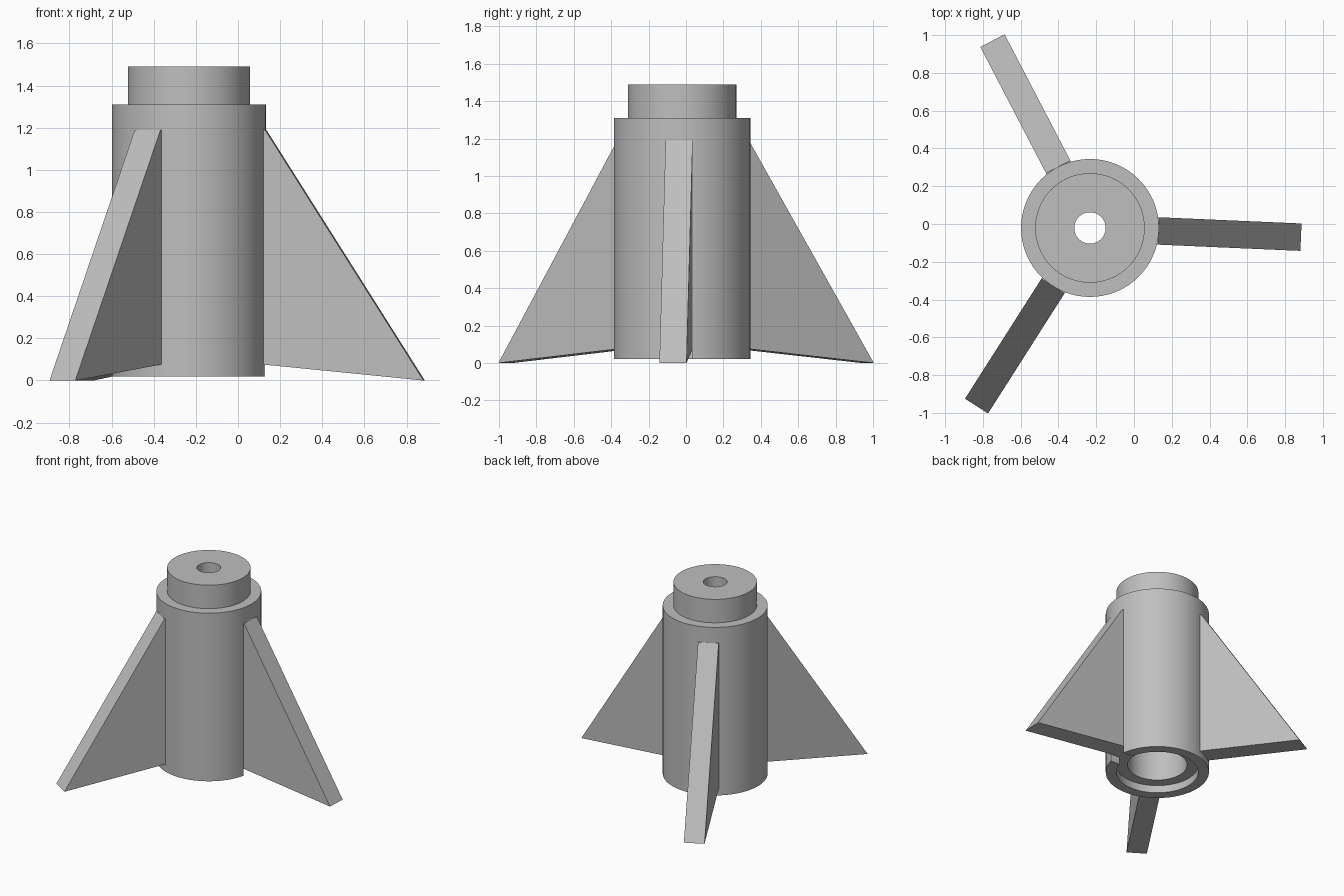
import bpy, bmesh, math
from mathutils import Matrix, Vector

if "Cube" in bpy.data.objects:
    bpy.data.objects.remove(bpy.data.objects["Cube"])

CENTRE = Vector((-0.233, -0.021, 0))
FIN_ANGLES = [-2.5, 117.5, 237.5]
FIN_W = 0.145

grey = bpy.data.materials.new("plain grey")
grey.diffuse_color = (0.52, 0.52, 0.52, 1)
grey.use_nodes = True
grey.node_tree.nodes["Principled BSDF"].inputs["Base Color"].default_value = grey.diffuse_color


def make_object(name, bm):
    bmesh.ops.recalc_face_normals(bm, faces=bm.faces)
    mesh = bpy.data.meshes.new(name)
    bm.to_mesh(mesh)
    bm.free()
    ob = bpy.data.objects.new(name, mesh)
    bpy.context.collection.objects.link(ob)
    mesh.materials.append(grey)
    return ob


def lathe(name, profile, steps=72):
    """Closed (radius, z) profile spun about the vertical axis."""
    bm = bmesh.new()
    rings = []
    for r, z in profile:
        rings.append([bm.verts.new((r * math.cos(2 * math.pi * i / steps),
                                    r * math.sin(2 * math.pi * i / steps), z))
                      for i in range(steps)])
    for k, a in enumerate(rings):
        b = rings[(k + 1) % len(rings)]
        for i in range(steps):
            j = (i + 1) % steps
            bm.faces.new((a[i], a[j], b[j], b[i]))
    return make_object(name, bm)


def slab(name, outline, width, angle):
    """Radial (r, z) outline given a thickness and turned to an angle."""
    bm = bmesh.new()
    face = bm.faces.new([bm.verts.new((r, -width / 2, z)) for r, z in outline])
    ext = bmesh.ops.extrude_face_region(bm, geom=[face])
    verts = [v for v in ext["geom"] if isinstance(v, bmesh.types.BMVert)]
    bmesh.ops.translate(bm, verts=verts, vec=(0, width, 0))
    bm.transform(Matrix.Translation(CENTRE)
                 @ Matrix.Rotation(math.radians(angle), 4, "Z"))
    return make_object(name, bm)


# Hollow body with stepped collar, small top hole and wide bottom socket
body = lathe("body_tube", [
    (0.083, 1.49), (0.29, 1.49), (0.29, 1.31), (0.365, 1.31),
    (0.365, 0.02), (0.29, 0.02), (0.29, 0.078), (0.21, 0.078),
    (0.21, 1.31), (0.083, 1.31)])
body.data.transform(Matrix.Translation(CENTRE))

for n, angle in enumerate(FIN_ANGLES, 1):
    # Swept fin, rooted inside the tube wall
    slab(f"fin_{n}", [(0.31, 0.08), (0.365, 0.075), (1.118, 0),
                      (0.365, 1.19), (0.31, 1.19)], FIN_W, angle)
    # Slot under each fin root
    cutter = slab(f"slot_cutter_{n}", [(0.25, -0.05), (0.45, -0.05),
                                       (0.45, 0.075), (0.25, 0.075)],
                  FIN_W, angle)
    cutter.hide_render = True
    cutter.hide_set(True)
    mod = body.modifiers.new(f"slot_{n}", "BOOLEAN")
    mod.object = cutter
    mod.operation = "DIFFERENCE"
    mod.solver = "EXACT"

# Smooth round walls with crisp rims
bpy.ops.object.select_all(action="DESELECT")
bpy.context.view_layer.objects.active = body
body.select_set(True)
for m in [m.name for m in body.modifiers]:
    bpy.ops.object.modifier_apply(modifier=m)
bpy.ops.object.shade_smooth_by_angle(angle=math.radians(30))
